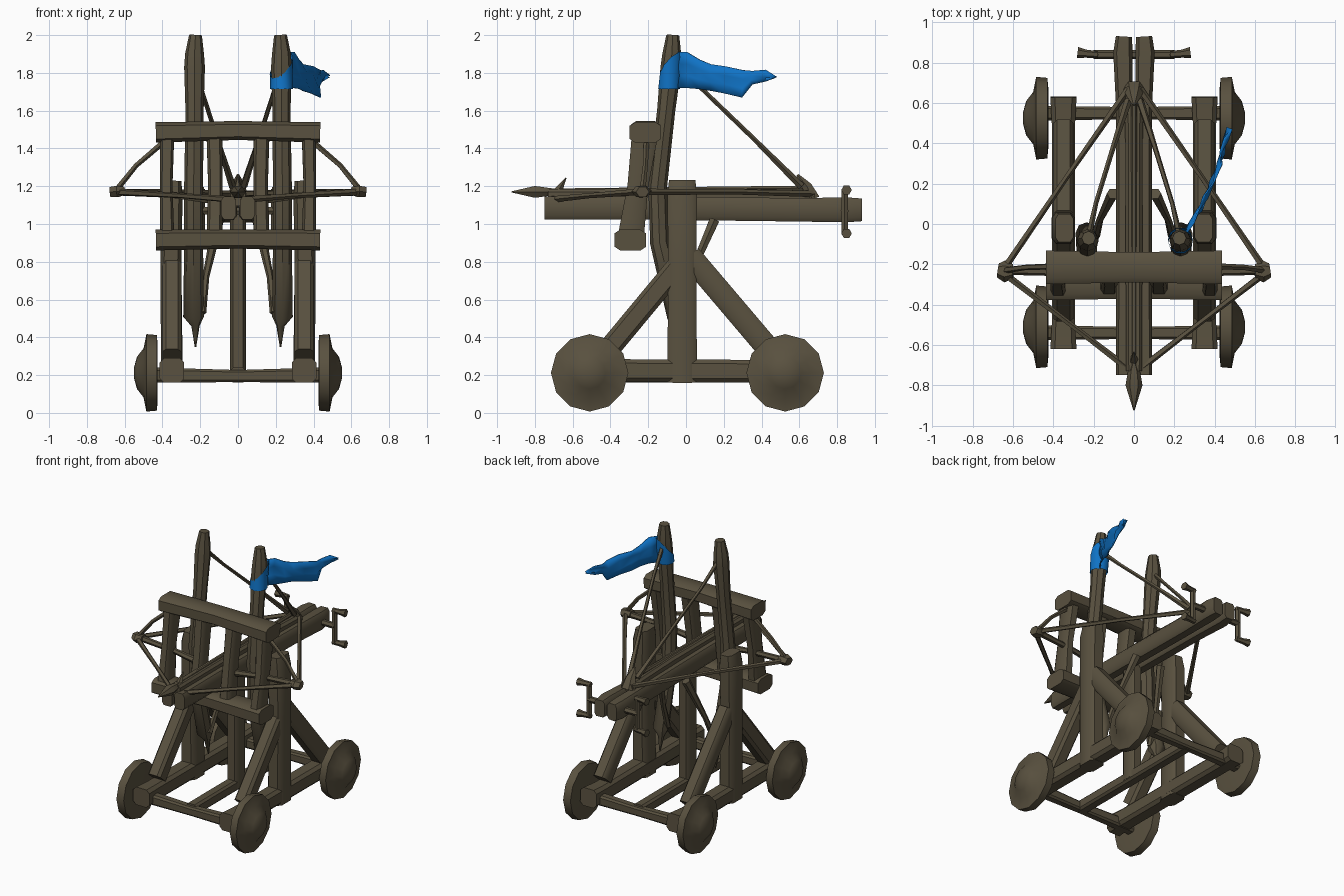
import bpy, bmesh, math
from mathutils import Vector

def material(name, col):
    m = bpy.data.materials.new(name)
    m.diffuse_color = (*col, 1)
    return m

WOOD = material("dark_wood", (0.100, 0.082, 0.050))
BLUE = material("blue_cloth", (0.005, 0.17, 0.56))

BOX = [(1, .65), (.65, 1), (-.65, 1), (-1, .65), (-1, -.65), (-.65, -1), (.65, -1), (1, -.65)]
def ring(n):
    return [(math.cos(2 * math.pi * i / n), math.sin(2 * math.pi * i / n)) for i in range(n)]

def finish(name, bm, mat=WOOD, angle=40):
    bmesh.ops.recalc_face_normals(bm, faces=bm.faces)
    me = bpy.data.meshes.new(name)
    bm.to_mesh(me)
    bm.free()
    me.materials.append(mat)
    ob = bpy.data.objects.new(name, me)
    bpy.context.collection.objects.link(ob)
    bpy.ops.object.select_all(action='DESELECT')
    ob.select_set(True)
    bpy.context.view_layer.objects.active = ob
    bpy.ops.object.shade_smooth_by_angle(angle=math.radians(angle))
    return ob

def sweep(name, pts, sizes, section=BOX):
    """Sweep a section along points; sizes = half extents (across, other) per point."""
    pts = [Vector(p) for p in pts]
    if not isinstance(sizes, list):
        sizes = [sizes] * len(pts)
    bm = bmesh.new()
    rows = []
    for i, p in enumerate(pts):
        t = (pts[min(i + 1, len(pts) - 1)] - pts[max(i - 1, 0)]).normalized()
        ref = Vector((0, 1, 0)) if abs(t.x) > .8 else Vector((1, 0, 0))
        u = (ref - t * ref.dot(t)).normalized()
        v = t.cross(u)
        s = sizes[i] if isinstance(sizes[i], tuple) else (sizes[i], sizes[i])
        rows.append([bm.verts.new(p + u * a * s[0] + v * b * s[1]) for a, b in section])
    n = len(section)
    for r0, r1 in zip(rows, rows[1:]):
        for k in range(n):
            bm.faces.new((r0[k], r0[(k + 1) % n], r1[(k + 1) % n], r1[k]))
    bm.faces.new(rows[0][::-1])
    bm.faces.new(rows[-1])
    return finish(name, bm)

def pair(name, pts, sizes, section=BOX):
    for side, s in (("left", -1), ("right", 1)):
        sweep(f"{side}_{name}", [(s * x, y, z) for x, y, z in pts], sizes, section)

R5, R6, R8 = ring(5), ring(6), ring(8)

# Wheels with stepped hubs, and axles
for tag, y, ya in (("front", -.51, -.54), ("rear", .525, .55)):
    prof = [(.425, .15), (.43, .2), (.485, .205), (.50, .13), (.535, .085), (.55, .03)]
    pair(f"{tag}_wheel", [(x, y, .212) for x, r in prof], [r for x, r in prof], ring(12))
    sweep(f"{tag}_axle", [(-.44, ya, .2), (0, ya, .195), (.44, ya, .2)],
          [(.036, .04), (.03, .032), (.036, .04)])

# Base rails, side posts, diagonal braces
pair("base_rail", [(.35, -.62, .225), (.35, -.5, .225), (.35, .5, .22), (.35, .63, .225)],
     [(.065, .065), (.058, .06), (.058, .06), (.065, .065)])
sweep("centre_rail", [(0, -.54, .2), (0, .55, .2)], (.04, .04))
pair("side_post", [(.35, -.02, .16), (.355, -.02, .8), (.35, -.02, 1.15), (.345, -.02, 1.23)],
     [(.058, .078), (.055, .075), (.057, .078), (.045, .07)])
pair("front_brace", [(.35, -.44, .3), (.35, -.05, .77)], (.05, .058))
pair("rear_brace", [(.35, .47, .3), (.35, .02, .83)], (.05, .062))
sweep("centre_post", [(0, -.02, .18), (0, -.02, 1.05)], (.042, .06))

# Tilted spring frame
sweep("frame_top_beam", [(-.435, -.215, 1.485), (0, -.215, 1.495), (.435, -.215, 1.485)],
      [(.083, .054), (.075, .05), (.083, .054)])
sweep("frame_bottom_beam", [(-.435, -.295, .915), (0, -.295, .92), (.435, -.295, .915)],
      [(.083, .055), (.075, .05), (.083, .055)])
pair("frame_outer_upright", [(.375, -.295, .91), (.38, -.255, 1.2), (.375, -.215, 1.49)],
     [(.038, .07), (.033, .055), (.038, .07)])
pair("frame_inner_upright", [(.125, -.295, .91), (.12, -.255, 1.2), (.125, -.215, 1.49)],
     [(.042, .06), (.038, .055), (.042, .06)])

# Tall masts, bent back below the frame and ending in a spike
pair("mast", [(.225, -.02, .35), (.225, -.035, .46), (.235, -.045, .51), (.235, -.14, .9),
              (.235, -.15, 1.2), (.23, -.105, 1.6), (.23, -.08, 1.83), (.23, -.075, 1.9),
              (.225, -.07, 2.0)],
     [.004, .022, .055, .05, .05, .048, .055, .05, .034], R8)
pair("mast_strut", [(.19, -.06, .53), (.17, .02, .72), (.105, .15, 1.02)], [.022, .018, .03], R6)

# Stock: two beams with a raised slide between them
pair("stock_beam", [(.05, -.75, 1.085), (.048, -.2, 1.085), (.048, .6, 1.075), (.055, .85, 1.075),
                    (.05, .93, 1.075)],
     [(.04, .06), (.042, .062), (.042, .062), (.048, .066), (.04, .06)])
sweep("slide", [(0, -.73, 1.14), (0, .2, 1.14), (0, .68, 1.13)],
      [(.04, .045), (.042, .05), (.045, .045)])

# Bolt with leaf-shaped head, sight spike and trigger claw
sweep("bolt", [(0, -.925, 1.17), (0, -.8, 1.17), (0, -.73, 1.17), (0, -.7, 1.175), (0, .62, 1.19)],
      [.003, (.042, .036), (.03, .025), .015, .015], R6)
sweep("sight_spike", [(0, -.68, 1.17), (0, -.635, 1.245)], [.025, .003], R5)
sweep("trigger_claw", [(0, .67, 1.13), (0, .64, 1.2), (0, .59, 1.26)], [(.055, .045), (.04, .03), .008], R6)

# Winch with two-ended crank handles
sweep("winch_axle", [(-.2, .84, 1.07), (.2, .84, 1.07)], .022, R6)
pair("winch_crank", [(.195, .84, .95), (.195, .84, 1.185)], (.02, .02), R6)
for tag, z in (("lower", .95), ("upper", 1.18)):
    pair(f"{tag}_winch_handle", [(.18, .84, z), (.24, .845, z), (.28, .85, z)], [.018, .02, .028], R6)

# Bow arms, tip caps, stays and bowstring
pair("bow_arm", [(.08, -.25, 1.12), (.35, -.24, 1.155), (.64, -.23, 1.17)], [.025, .019, .022], R6)
pair("bow_tip", [(.60, -.235, 1.175), (.64, -.235, 1.172), (.675, -.23, 1.17)],
     [(.035, .025), (.055, .035), (.035, .03)], R6)
pair("front_stay", [(.64, -.25, 1.17), (.3, -.51, 1.15), (.04, -.71, 1.13)], [.018, .014, .018], R5)
pair("frame_stay", [(.645, -.23, 1.18), (.54, -.215, 1.31), (.40, -.21, 1.43)], [.016, .014, .016], R5)
pair("bowstring", [(.645, -.22, 1.17), (.33, .24, 1.17), (.03, .67, 1.16)], [.018, .014, .018], R5)

# Ropes from mast tops to the claw
pair("mast_rope", [(.225, -.06, 1.86), (.19, .1, 1.70), (.11, .36, 1.45), (.03, .61, 1.20)],
     [.016, .012, .013, .02], R5)

# Flag: band wrapped round the right mast, lower at the front
bm = bmesh.new()
low, high = [], []
for i, (c, s) in enumerate(ring(10)):
    k = .5 + .5 * math.cos(2 * math.pi * i / 10 - math.radians(50))
    for row, z, y, r in ((low, 1.715, -.09, .06), (high, 1.77 + .14 * k, -.078, .062)):
        row.append(bm.verts.new((.23 + r * c, y + r * s, z)))
for i in range(10):
    j = (i + 1) % 10
    bm.faces.new((low[i], low[j], high[j], high[i]))
finish("flag_band", bm, BLUE, 60)

# Flag: rippled swallow-tailed cloth
cols = [(.25, -.06, 1.91, 1.72), (.285, .01, 1.91, 1.72), (.325, .07, 1.87, 1.715),
        (.355, .13, 1.845, 1.705), (.39, .21, 1.835, 1.69), (.425, .30, 1.815, 1.67),
        (.435, .35, 1.81, 1.74), (.455, .42, 1.815, 1.755), (.475, .475, 1.785, 1.775)]
bm = bmesh.new()
grid = []
for i, (x, y, t, b) in enumerate(cols):
    line = []
    for k in range(4):
        f = k / 3
        w = .012 * math.sin(i * 1.7 + k * 2.0)
        line.append(bm.verts.new((x + w, y - .4 * w, t + (b - t) * f)))
    grid.append(line)
for a, b in zip(grid, grid[1:]):
    for k in range(3):
        bm.faces.new((a[k], b[k], b[k + 1], a[k + 1]))
flag = finish("flag_cloth", bm, BLUE, 60)
mod = flag.modifiers.new("thickness", 'SOLIDIFY')
mod.thickness = .008
mod.offset = 0
